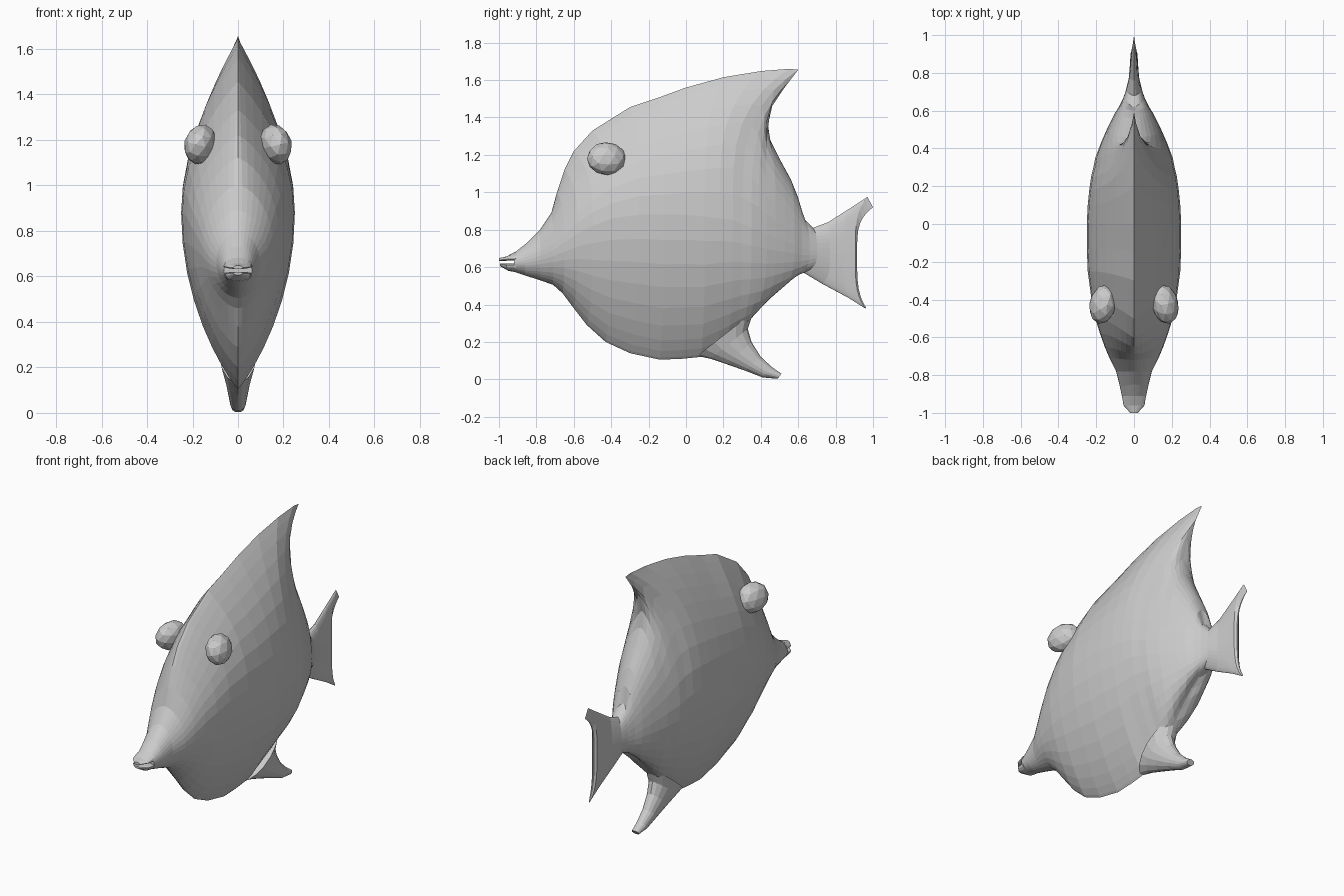
import bpy, bmesh, math

grey = bpy.data.materials.new("plain grey")
grey.diffuse_color = (0.6, 0.6, 0.6, 1)


def lerp_keys(keys, i):
    """Value at station i from a few (station, value) keys."""
    for (a, va), (b, vb) in zip(keys, keys[1:]):
        if a <= i <= b:
            return va + (vb - va) * (i - a) / (b - a)
    return keys[-1][1]


def finish(name, bm):
    bmesh.ops.recalc_face_normals(bm, faces=bm.faces)
    mesh = bpy.data.meshes.new(name)
    bm.to_mesh(mesh)
    bm.free()
    mesh.materials.append(grey)
    ob = bpy.data.objects.new(name, mesh)
    bpy.context.collection.objects.link(ob)
    return ob


def loft(name, tops, bottoms, mids, e_top, e_bottom, n=9, bend=4):
    """Skin rings that run from a top point, over the widest mid point, to a bottom point."""
    bm = bmesh.new()
    rings = []
    for i, (top, bot, (my, mz, w)) in enumerate(zip(tops, bottoms, mids)):
        right, left = [], []
        for k in range(2 * n + 1):
            s = math.sin(math.pi / 2 * (1 - k / n))
            end, keys = (top, e_top) if s >= 0 else (bot, e_bottom)
            a = abs(s)
            y = my + (end[0] - my) * a ** bend
            z = mz + (end[1] - mz) * a
            x = w * max(0, 1 - a * a) ** lerp_keys(keys, i)
            if k in (0, 2 * n):
                right.append(bm.verts.new((0, y, z)))
            else:
                right.append(bm.verts.new((x, y, z)))
                left.append(bm.verts.new((-x, y, z)))
        rings.append(right + left[::-1])
    for r, q in zip(rings, rings[1:]):
        for j in range(len(r)):
            k = (j + 1) % len(r)
            bm.faces.new((r[j], r[k], q[k], q[j]))
    # end caps as strips of quads across the two sides
    for r in (rings[0], rings[-1]):
        m = len(r)
        for j in range(2 * n):
            quad = [r[j], r[j + 1], r[(m - j - 1) % m], r[(m - j) % m]]
            bm.faces.new(list(dict.fromkeys(quad)))
    return finish(name, bm)


# Body with dorsal fin and tail: outlines along the back and the belly
back = [(-.92, .675), (-.85, .73), (-.78, .80), (-.72, .89), (-.69, 1.0), (-.65, 1.12), (-.6, 1.22),
        (-.5, 1.33), (-.3, 1.455), (-.15, 1.505), (0, 1.56), (.2, 1.615), (.4, 1.648), (.55, 1.66),
        (.6, 1.655), (.55, 1.59), (.47, 1.49), (.435, 1.38), (.45, 1.28), (.50, 1.18), (.56, 1.07),
        (.6, .97), (.62, .87), (.68, .81), (.76, .84), (.87, .91), (.97, .975), (1.0, .92)]
belly = [(-.92, .575), (-.86, .555), (-.78, .53), (-.71, .505), (-.66, .46), (-.6, .38), (-.53, .29),
         (-.43, .2), (-.3, .14), (-.14, .105), (-.02, .11), (.08, .12), (.17, .165), (.22, .2),
         (.26, .235), (.29, .26), (.31, .28), (.33, .305), (.37, .35), (.41, .4), (.46, .45),
         (.51, .5), (.57, .545), (.63, .57), (.73, .51), (.87, .435), (.96, .378), (.962, .385)]
# widest line of the flank: y, z, half width
flank = [(-.92, .625, .062), (-.86, .635, .075), (-.78, .66, .095), (-.71, .69, .13), (-.65, .73, .155),
         (-.58, .78, .18), (-.5, .82, .205), (-.4, .86, .225), (-.25, .88, .245), (-.12, .88, .25),
         (0, .88, .25), (.1, .87, .245), (.18, .86, .237), (.25, .85, .227), (.3, .83, .215),
         (.35, .81, .205), (.39, .8, .19), (.43, .78, .175), (.48, .76, .153), (.53, .74, .13),
         (.58, .72, .105), (.62, .70, .08), (.66, .69, .06), (.7, .685, .045), (.77, .675, .028),
         (.84, .67, .022), (.905, .67, .018), (.915, .67, .004)]
loft("body", back, belly, flank,
     [(0, .5), (4, .6), (8, .95), (12, 1.05), (14, 1.4), (15, 1.3), (16, 1), (18, .6), (23, .5), (27, .5)],
     [(0, .5), (4, .6), (8, .9), (12, .9), (16, .7), (23, .5), (27, .5)])

# Ventral fin, swept back from the belly
trail = [(.36, .36), (.33, .27), (.35, .2), (.4, .12), (.46, .065), (.51, .03)]
lead = [(.06, .125), (.13, .11), (.22, .08), (.32, .045), (.41, .01), (.49, .003)]
widths = [.08, .068, .055, .043, .034, .025]
core = [((a[0] + b[0]) / 2, (a[1] + b[1]) / 2, w) for a, b, w in zip(trail, lead, widths)]
loft("ventral_fin", trail, lead, core, [(0, .5), (5, .5)], [(0, .7), (5, .5)], n=4, bend=1)

# Lips, leaving an open slit for the mouth
loft("upper_lip", [(-.91, .683), (-.96, .657), (-1.0, .648)], [(-.91, .636), (-.96, .634), (-1.0, .632)],
     [(-.91, .645, .063), (-.96, .642, .056), (-1.0, .638, .02)], [(0, .5), (2, .5)], [(0, .3), (2, .3)], n=4)
loft("lower_lip", [(-.91, .62), (-.96, .62), (-.995, .619)], [(-.91, .573), (-.95, .58), (-.995, .606)],
     [(-.91, .61, .062), (-.96, .612, .055), (-.995, .614, .02)], [(0, .3), (2, .3)], [(0, .5), (2, .5)], n=4)

# Bulging eyes
for side, label in ((1, "right"), (-1, "left")):
    bm = bmesh.new()
    bmesh.ops.create_icosphere(bm, subdivisions=2, radius=1)
    eye = finish(label + "_eye", bm)
    eye.scale = (.07, .106, .09)
    eye.rotation_euler = (0, -.25 * side, .2 * side)
    eye.location = (.165 * side, -.425, 1.18)
